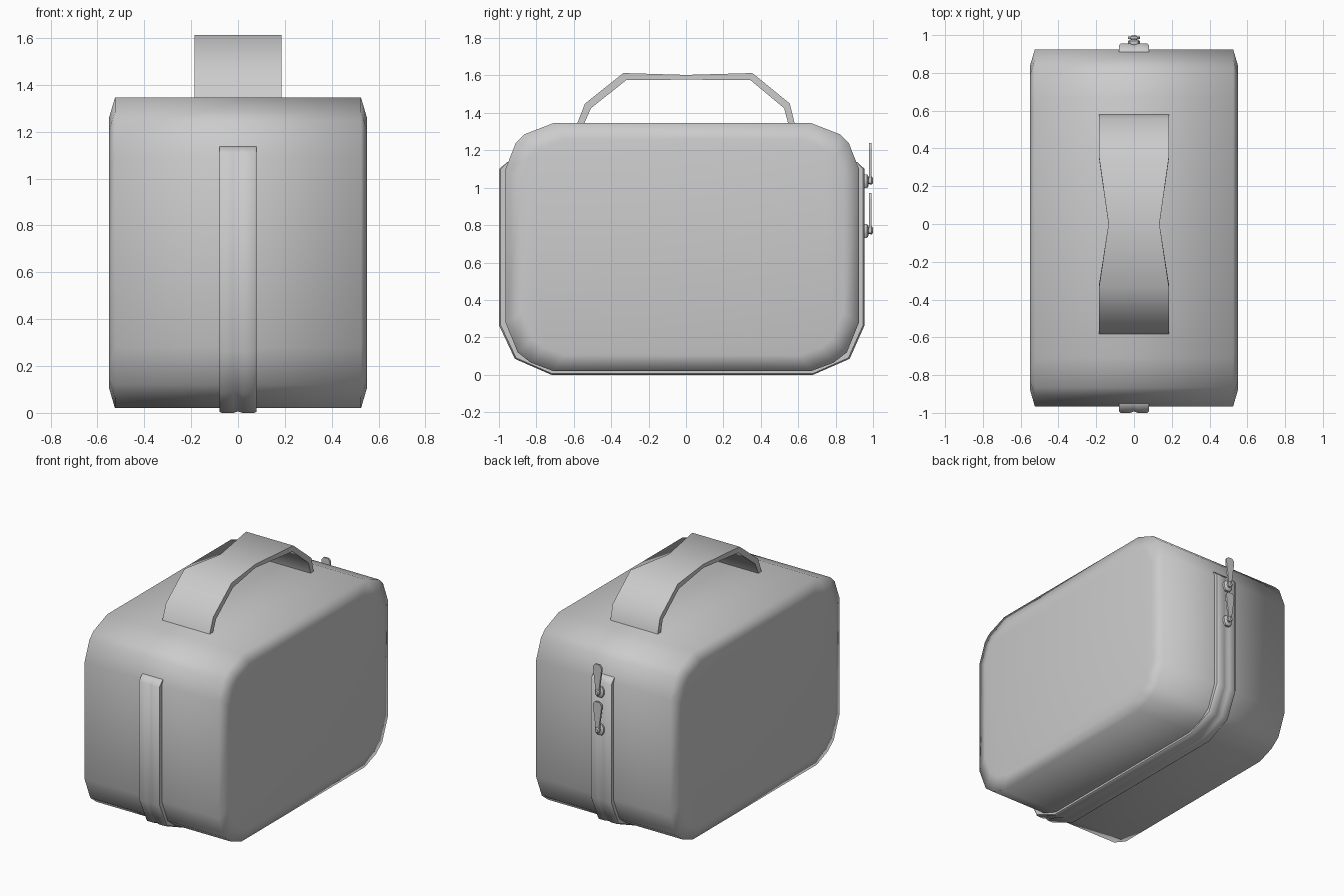
import bpy, bmesh, math

if "Cube" in bpy.data.objects:
    bpy.data.objects.remove(bpy.data.objects["Cube"])


def make(name, verts, faces, angle=80):
    me = bpy.data.meshes.new(name)
    me.from_pydata(verts, [], faces)
    bm = bmesh.new()
    bm.from_mesh(me)
    bmesh.ops.recalc_face_normals(bm, faces=bm.faces)
    bm.to_mesh(me)
    bm.free()
    ob = bpy.data.objects.new(name, me)
    bpy.context.collection.objects.link(ob)
    bpy.ops.object.select_all(action='DESELECT')
    ob.select_set(True)
    bpy.context.view_layer.objects.active = ob
    bpy.ops.object.shade_smooth_by_angle(angle=math.radians(angle))
    return ob


def skin(name, rings, angle=80):
    # joins equal closed rings of points and caps both ends
    n = len(rings[0])
    verts = [p for r in rings for p in r]
    faces = [(i * n + j, i * n + (j + 1) % n, (i + 1) * n + (j + 1) % n, (i + 1) * n + j)
             for i in range(len(rings) - 1) for j in range(n)]
    faces += [tuple(range(n)), tuple(range((len(rings) - 1) * n, len(rings) * n))]
    return make(name, verts, faces, angle)


# Bag body: side profile swept across x, with shallow inset side panels
profile = [(-0.71, 0.02), (-0.83, 0.065), (-0.90, 0.12), (-0.965, 0.28),
           (-0.965, 1.10), (-0.91, 1.24), (-0.865, 1.285), (-0.71, 1.345),
           (0.67, 1.345), (0.825, 1.285), (0.87, 1.24), (0.925, 1.10),
           (0.925, 0.28), (0.86, 0.12), (0.79, 0.065), (0.67, 0.02)]
cy, cz = -0.02, 0.6825


def body_ring(x, inset):
    sy, sz = 1 - inset / 0.945, 1 - inset / 0.6625
    return [(x, cy + (y - cy) * sy, cz + (z - cz) * sz) for y, z in profile]


skin("bag_body", [body_ring(-0.55, 0.085), body_ring(-0.525, 0), body_ring(0.525, 0),
                  body_ring(0.55, 0.085)])

# Zip strip: runs down the front, under the base and up the back, with a groove
outer = [(-0.955, 1.137), (-1.0, 1.10), (-1.0, 0.265), (-0.915, 0.085), (-0.72, 0.0),
         (0.68, 0.0), (0.875, 0.085), (0.955, 0.265), (0.955, 1.10), (0.915, 1.137)]
inner = [(-0.94, 1.137), (-0.945, 1.10), (-0.945, 0.28), (-0.87, 0.12), (-0.70, 0.04),
         (0.66, 0.04), (0.83, 0.12), (0.905, 0.28), (0.905, 1.10), (0.90, 1.137)]
rings = []
for (oy, oz), (iy, iz) in zip(outer, inner):
    def at(x, t):
        return (x, iy + (oy - iy) * t, iz + (oz - iz) * t)
    rings.append([at(-0.08, 0), at(-0.08, 0.85), at(-0.07, 1), at(-0.02, 1), at(0, 0.85),
                  at(0.02, 1), at(0.07, 1), at(0.08, 0.85), at(0.08, 0)])
skin("zip_strip", rings, 50)

# Carry handle: faceted arch, narrowed at the grip
path = [(-0.585, 1.335, -0.548, 1.335, 0.185), (-0.54, 1.45, -0.508, 1.425, 0.185),
        (-0.335, 1.613, -0.32, 1.575, 0.185), (0.0, 1.603, 0.0, 1.578, 0.135),
        (0.355, 1.613, 0.345, 1.575, 0.185), (0.555, 1.45, 0.525, 1.425, 0.185),
        (0.583, 1.335, 0.548, 1.335, 0.185)]
skin("carry_handle", [[(-w, oy, oz), (w, oy, oz), (w, iy, iz), (-w, iy, iz)]
                      for oy, oz, iy, iz, w in path], 50)


def zip_pull(label, z0):
    # slider base
    base = [(0.018, -0.04), (0.03, -0.02), (0.033, 0.012), (0.02, 0.033)]
    outline = base + [(-x, z) for x, z in reversed(base)]
    skin(label + "_slider", [[(x * s, y, z0 + z * s) for x, z in outline]
                             for y, s in ((0.945, 1), (0.968, 1), (0.976, 0.7))], 40)
    # bridge knob holding the tab
    skin(label + "_bridge", [[(0.018 * s * math.cos(a * math.pi / 4), y,
                               z0 + 0.022 * s * math.sin(a * math.pi / 4)) for a in range(8)]
                             for y, s in ((0.97, 0.8), (0.99, 1), (0.997, 0.6))], 40)
    # tab, widening upward
    half = [(0.014, -0.01), (0.016, 0.04), (0.033, 0.165), (0.031, 0.185), (0.018, 0.2)]
    tab = half + [(-x, z) for x, z in reversed(half)]
    skin(label + "_tab", [[(x, y, z0 + z) for x, z in tab] for y in (0.979, 0.992)], 40)


zip_pull("upper_zip", 1.038)
zip_pull("lower_zip", 0.772)

# Move the small back overhang so the depth spans exactly -1 to 1
for ob in bpy.data.objects:
    if ob.name.endswith("_bridge"):
        ob.location.y = 0.003
